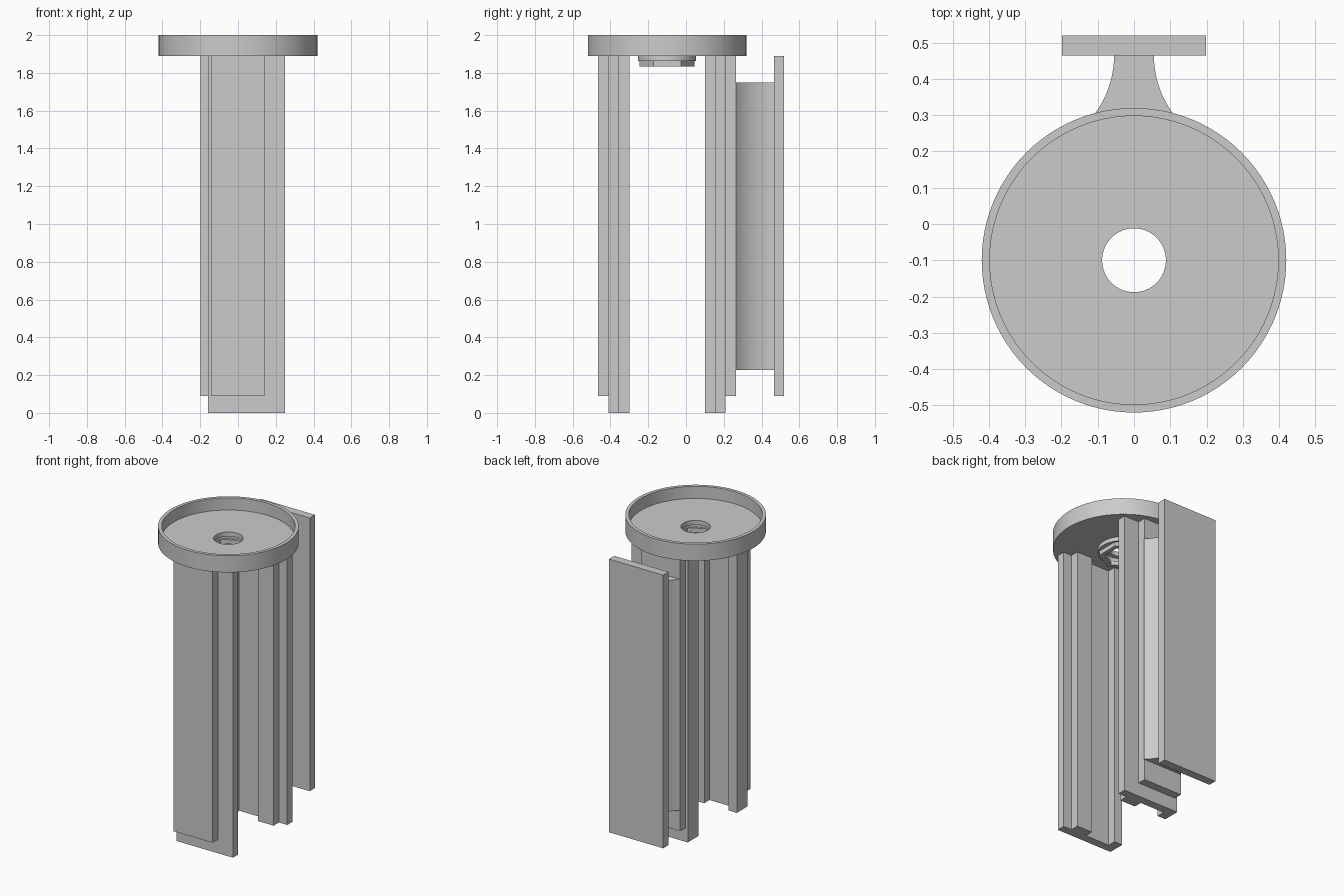
import bpy, math

cube = bpy.data.objects.get("Cube")
if cube:
    bpy.data.objects.remove(cube, do_unlink=True)

grey = bpy.data.materials.new("plain grey")
grey.use_nodes = True
COLOUR = (0.6, 0.6, 0.6, 1)
grey.diffuse_color = COLOUR
grey.node_tree.nodes["Principled BSDF"].inputs["Base Color"].default_value = COLOUR

CY = -0.1      # centre line of disc and pillars
TOP = 1.89     # underside of the disc


def make(name, verts, faces, smooth=False):
    mesh = bpy.data.meshes.new(name)
    mesh.from_pydata(verts, [], faces)
    mesh.materials.append(grey)
    obj = bpy.data.objects.new(name, mesh)
    bpy.context.collection.objects.link(obj)
    bpy.ops.object.select_all(action='DESELECT')
    obj.select_set(True)
    bpy.context.view_layer.objects.active = obj
    bpy.ops.object.mode_set(mode='EDIT')
    bpy.ops.mesh.select_all(action='SELECT')
    bpy.ops.mesh.normals_make_consistent(inside=False)
    bpy.ops.object.mode_set(mode='OBJECT')
    if smooth:
        bpy.ops.object.shade_smooth_by_angle(angle=math.radians(30))
    return obj


def prism(name, outline, z0, z1, smooth=False):
    """Extrude a plan outline from z0 to z1."""
    n = len(outline)
    verts = [(x, y, z) for z in (z0, z1) for x, y in outline]
    faces = [tuple(range(n)), tuple(range(n, 2 * n))]
    faces += [(i, (i + 1) % n, n + (i + 1) % n, n + i) for i in range(n)]
    return make(name, verts, faces, smooth)


def lathe(name, profile, sides, turn=0.0, smooth=True):
    """Revolve a closed (radius, z) profile about the disc axis."""
    m = len(profile)
    verts, faces = [], []
    for s in range(sides):
        a = turn + 2 * math.pi * s / sides
        verts += [(r * math.cos(a), CY + r * math.sin(a), z) for r, z in profile]
        t = (s + 1) % sides
        for i in range(m):
            j = (i + 1) % m
            faces.append((s * m + i, t * m + i, t * m + j, s * m + j))
    return make(name, verts, faces, smooth)


def tube(name, inner, outer, z0, z1, sides, turn=0.0, smooth=True):
    profile = [(inner, z0), (outer, z0), (outer, z1), (inner, z1)]
    return lathe(name, profile, sides, turn, smooth)


# Round tray with a raised rim and centre hole
lathe("tray", [(0.088, TOP), (0.42, TOP), (0.42, 2.0), (0.398, 2.0),
               (0.398, 1.92), (0.088, 1.92)], 96)

# Collar and hexagonal socket below the hole
tube("collar", 0.115, 0.153, 1.863, TOP, 64)
tube("hex_socket", 0.115, 0.145, 1.835, 1.863, 6, math.pi / 2, False)

# Front and rear pillars: a channel rail with an outer cover plate
for label, side in (("front", -1), ("rear", 1)):
    near, mid, back, outer = (CY + side * d for d in (0.2, 0.255, 0.31, 0.365))
    channel = [(-0.16, back), (0.25, back), (0.25, mid), (0.19, mid),
               (0.19, near), (0.077, near), (0.077, mid), (-0.1, mid),
               (-0.1, near), (-0.16, near)]
    prism(label + "_channel", channel, 0, TOP)
    plate = [(-0.143, back), (0.14, back), (0.14, outer), (-0.143, outer)]
    prism(label + "_cover_plate", plate, 0.09, TOP)

# Flared web joining the rear pillar to the back plate
Y0, Y1, R, STEPS = 0.265, 0.465, 0.27, 16
flare = []
for k in range(STEPS + 1):
    d = (Y1 - Y0) * k / STEPS
    flare.append((0.055 + R - math.sqrt(R * R - d * d), Y1 - d))
prism("flared_web", flare + [(-x, y) for x, y in reversed(flare)],
      0.228, 1.75, True)

# Flat back plate
prism("back_plate", [(-0.198, Y1), (0.198, Y1), (0.198, 0.52), (-0.198, 0.52)],
      0.09, TOP)
